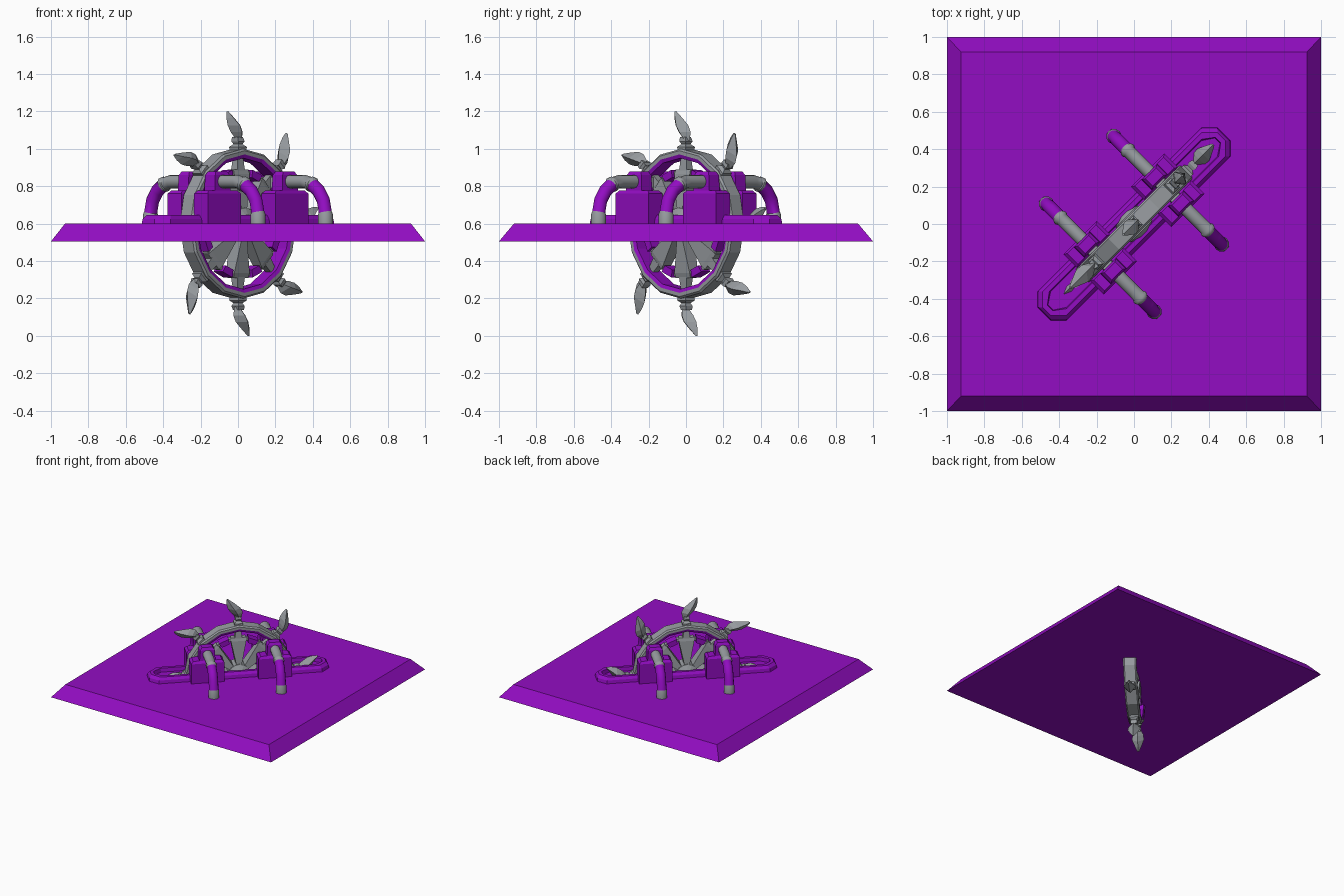
import bpy, bmesh, math
from mathutils import Matrix, Vector

if "Cube" in bpy.data.objects:
    bpy.data.objects.remove(bpy.data.objects["Cube"])

def material(name, col):
    m = bpy.data.materials.new(name)
    m.diffuse_color = (*col, 1)
    m.use_nodes = True
    m.node_tree.nodes["Principled BSDF"].inputs["Base Color"].default_value = m.diffuse_color
    return m

PURPLE = material("purple", (0.29, 0.004, 0.54))
GREY = material("grey", (0.31, 0.33, 0.35))
CENTRE = Vector((0, 0, 0.6))
# wheel frame: local x runs along the diagonal, local y is the axle
DIAG = Matrix.Translation(CENTRE) @ Matrix.Rotation(math.radians(45), 4, 'Z')

def spin(deg):
    return Matrix.Rotation(math.radians(deg), 4, 'Y')

def loft(name, rings, mats, matrix=DIAG, loop=False, pick=None, smooth=False):
    """Bridge equal-sized rings of points; pick(ring, side) gives the material."""
    bm = bmesh.new()
    rows = [[bm.verts.new(p) for p in r] for r in rings]
    n, count = len(rows[0]), len(rows)
    for i in range(count if loop else count - 1):
        a, b = rows[i], rows[(i + 1) % count]
        for j in range(n):
            k = (j + 1) % n
            f = bm.faces.new((a[j], a[k], b[k], b[j]))
            f.material_index = pick(i, j) if pick else 0
    if not loop:
        for i, r in ((0, rows[0]), (count - 2, rows[-1])):
            f = bm.faces.new(r)
            f.material_index = pick(i, 0) if pick else 0
    bmesh.ops.recalc_face_normals(bm, faces=bm.faces)
    me = bpy.data.meshes.new(name)
    bm.to_mesh(me)
    bm.free()
    for m in mats:
        me.materials.append(m)
    ob = bpy.data.objects.new(name, me)
    bpy.context.collection.objects.link(ob)
    ob.matrix_world = matrix
    if smooth:
        bpy.ops.object.select_all(action='DESELECT')
        bpy.context.view_layer.objects.active = ob
        ob.select_set(True)
        bpy.ops.object.shade_smooth_by_angle(angle=math.radians(40))
    return ob

def rect(hx, hy, z, cx=0, cy=0):
    return [(cx + sx * hx, cy + sy * hy, z)
            for sx, sy in ((-1, -1), (1, -1), (1, 1), (-1, 1))]

def diamond(hx, hy, z, cx=0):
    return [(cx - hx, 0, z), (cx, -hy, z), (cx + hx, 0, z), (cx, hy, z)]

# floor slab with sloped edges
loft("floor_slab", [rect(1, 1, 0.505), rect(0.925, 0.92, 0.6)], [PURPLE], Matrix())

# raised frame around the wheel slot
def outline(d, z):
    pts = [(-0.68, -0.05), (-0.62, -0.11), (0.62, -0.11), (0.68, -0.05)]
    pts += [(x, -y) for x, y in reversed(pts)]
    return [(x - math.copysign(d, x), y - math.copysign(min(d, abs(y) * 0.6), y), z)
            for x, y in pts]
loft("slot_frame", [outline(0, -0.005), outline(0.005, 0.025), outline(0.02, 0.045),
                    outline(0.045, 0.045), outline(0.05, 0.015)], [PURPLE])

# wheel rim: grey outer tread over a purple inner band
SIDES = 16
section = [(0.40, -0.04), (0.40, 0.04), (0.39, 0.05), (0.37, 0.05),
           (0.35, 0.043), (0.35, -0.043), (0.37, -0.05), (0.39, -0.05)]
rim = []
for i in range(SIDES):
    a = 2 * math.pi * i / SIDES
    rim.append([(r * math.cos(a), y, r * math.sin(a)) for r, y in section])
loft("wheel_rim", rim, [GREY, PURPLE], loop=True,
     pick=lambda i, j: 1 if j in (3, 4, 5) else 0)

# hub
hub = [[(r * math.cos(i * math.pi / 8), y, r * math.sin(i * math.pi / 8)) for i in range(16)]
       for r, y in ((0.05, -0.075), (0.085, -0.055), (0.085, 0.055), (0.05, 0.075))]
loft("hub", hub, [GREY])

# eight repeats of spike, blade, strut and inner block
for i in range(8):
    m = DIAG @ spin(45 * i)
    loft("spike_mount", [rect(0.028, 0.035, 0.385), rect(0.032, 0.035, 0.41),
                         rect(0.016, 0.018, 0.425), rect(0.024, 0.026, 0.44),
                         rect(0.02, 0.022, 0.462, -0.004)], [GREY], m)
    loft("spike", [diamond(0.02, 0.018, 0.445, 0.008), diamond(0.045, 0.042, 0.49, -0.01),
                   diamond(0.048, 0.045, 0.525, -0.03), diamond(0.03, 0.026, 0.565, -0.058),
                   diamond(0.008, 0.008, 0.6, -0.08)], [GREY], m)
    loft("fan_blade", [rect(0.018, 0.05, 0.07), rect(0.058, 0.03, 0.265),
                       rect(0.056, 0.022, 0.29)], [GREY], m)
    loft("blade_strut", [rect(0.028, 0.025, 0.285), rect(0.02, 0.018, 0.355)], [GREY], m)
    half = DIAG @ spin(45 * i + 22.5)
    loft("inner_block", [rect(0.03, 0.035, 0.255), rect(0.04, 0.035, 0.295)], [PURPLE], half)
    loft("inner_rim_link", [rect(0.055, 0.018, 0.265), rect(0.06, 0.018, 0.285)], [GREY], half)

# four support housings with curved hoses
for sx in (-1, 1):
    for sy in (-1, 1):
        cx, cy = 0.255 * sx, 0.10 * sy
        loft("support_housing", [rect(0.125, 0.052, -0.005, cx, cy),
                                 rect(0.125, 0.052, 0.16, cx, cy),
                                 rect(0.108, 0.04, 0.178, cx, cy)], [PURPLE])
        loft("housing_cap", [rect(0.06, 0.04, 0.175, cx, cy),
                             rect(0.055, 0.038, 0.26, cx, cy),
                             rect(0.04, 0.028, 0.28, cx, cy)], [PURPLE])
        loft("axle_clamp", [rect(0.035, 0.03, 0.19, cx, 0.04 * sy),
                            rect(0.03, 0.025, 0.25, cx, 0.04 * sy)], [GREY])
        # hose path: distance out, height, radius
        path = [(0.08, 0.225, 0.036), (0.25, 0.225, 0.036), (0.29, 0.215, 0.036),
                (0.294, 0.213, 0.042), (0.308, 0.207, 0.042), (0.312, 0.204, 0.036),
                (0.355, 0.175, 0.036), (0.39, 0.125, 0.036), (0.405, 0.06, 0.036),
                (0.406, 0.05, 0.041), (0.407, -0.005, 0.041)]
        rings = []
        for i, (d, z, r) in enumerate(path):
            p, q = path[max(i - 1, 0)], path[min(i + 1, len(path) - 1)]
            t = Vector((q[0] - p[0], q[1] - p[1])).normalized()
            ring = []
            for k in range(12):
                a = k * math.pi / 6
                s = r * math.sin(a)
                ring.append((cx + r * math.cos(a), sy * (d - t.y * s), z + t.x * s))
            rings.append(ring)
        loft("hose", rings, [GREY, PURPLE], smooth=True,
             pick=lambda i, j: 1 if 5 <= i <= 7 else 0)
